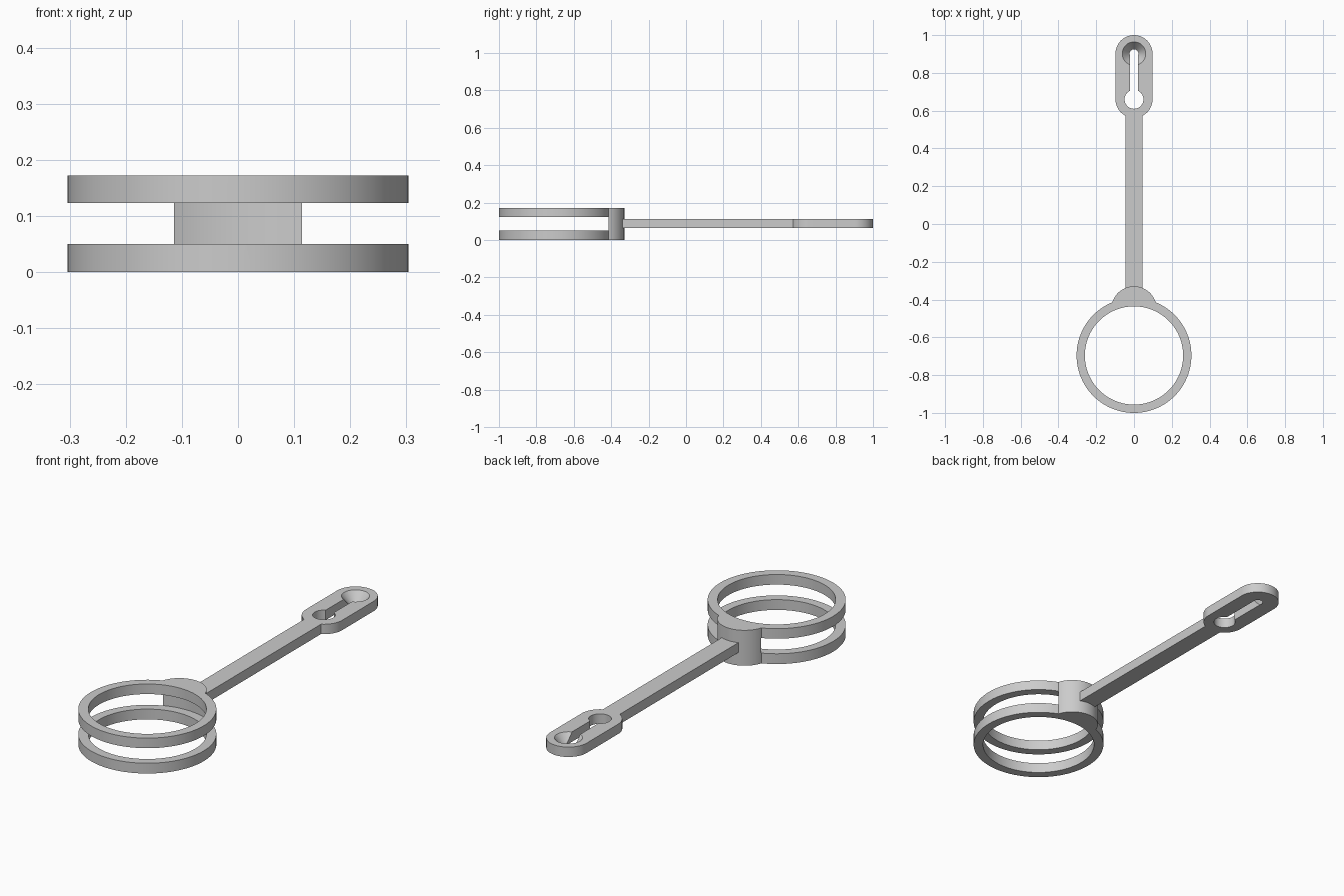
import bpy, bmesh, math

cube = bpy.data.objects.get("Cube")
if cube:
    bpy.data.objects.remove(cube)

grey = bpy.data.materials.new("plain grey")
grey.use_nodes = True
grey.diffuse_color = (0.6, 0.6, 0.6, 1)
grey.node_tree.nodes["Principled BSDF"].inputs["Base Color"].default_value = (0.6, 0.6, 0.6, 1)


def prism(name, outline, z0, z1):
    """Extrude a closed outline from z0 to z1."""
    bm = bmesh.new()
    face = bm.faces.new([bm.verts.new((x, y, z0)) for x, y in outline])
    up = bmesh.ops.extrude_face_region(bm, geom=[face])["geom"]
    bmesh.ops.translate(bm, vec=(0, 0, z1 - z0),
                        verts=[v for v in up if isinstance(v, bmesh.types.BMVert)])
    bmesh.ops.recalc_face_normals(bm, faces=bm.faces)
    return add_object(name, bm)


def cone(name, y, r0, r1, z0, z1, sides=96):
    bm = bmesh.new()
    bmesh.ops.create_cone(bm, cap_ends=True, segments=sides, radius1=r0, radius2=r1, depth=z1 - z0)
    bmesh.ops.translate(bm, vec=(0, y, (z0 + z1) / 2), verts=bm.verts)
    return add_object(name, bm)


def add_object(name, bm):
    mesh = bpy.data.meshes.new(name)
    bm.to_mesh(mesh)
    bm.free()
    mesh.materials.append(grey)
    ob = bpy.data.objects.new(name, mesh)
    bpy.context.collection.objects.link(ob)
    return ob


def combine(ob, other, operation):
    """Apply a boolean and discard the second solid."""
    mod = ob.modifiers.new(operation, "BOOLEAN")
    mod.object, mod.operation, mod.solver = other, operation, "EXACT"
    bpy.context.view_layer.objects.active = ob
    bpy.ops.object.modifier_apply(modifier=mod.name)
    bpy.data.objects.remove(other)


def arc(y, r, start, end, n=32):
    angles = [math.radians(start + (end - start) * i / n) for i in range(n + 1)]
    return [(r * math.cos(a), y + r * math.sin(a)) for a in angles]


def stadium(y0, y1, r):
    return arc(y1, r, 0, 180) + arc(y0, r, 180, 360)


RING_Y, RING_R, BORE_R, HEIGHT = -0.696, 0.304, 0.26, 0.172
HOLE_Y, SEAT_Y, HEAD_R = 0.66, 0.902, 0.098
ARM_Z0, ARM_Z1, ARM_W = 0.063, 0.111, 0.045

# Twin rings joined by a round boss, with an open gap between them
rings = cone("twin_rings", RING_Y, RING_R, RING_R, 0, HEIGHT, 128)
combine(rings, cone("boss", -0.45, 0.12, 0.12, 0, HEIGHT), "UNION")
combine(rings, cone("bore", RING_Y, BORE_R, BORE_R, -0.1, 0.3, 128), "DIFFERENCE")
combine(rings, cone("gap", RING_Y, RING_R + 0.001, RING_R + 0.001, 0.05, 0.123, 128), "DIFFERENCE")

# Straight arm with a rounded head at its end
neck = math.degrees(math.asin(ARM_W / HEAD_R))
outline = arc(SEAT_Y, HEAD_R, 0, 180) + arc(HOLE_Y, HEAD_R, 180, 270 - neck)
outline += [(-ARM_W, -0.36), (ARM_W, -0.36)] + arc(HOLE_Y, HEAD_R, 270 + neck, 360)
arm = prism("arm", outline, ARM_Z0, ARM_Z1)

# Keyhole: entry hole, narrow slot and countersunk seat
combine(arm, prism("slot", stadium(HOLE_Y, SEAT_Y, 0.022), 0, 0.2), "DIFFERENCE")
combine(arm, cone("entry_hole", HOLE_Y, 0.05, 0.05, 0, 0.2, 64), "DIFFERENCE")
slope = (0.062 - 0.023) / (ARM_Z1 - ARM_Z0)
combine(arm, cone("countersink", SEAT_Y, 0.023, 0.062 + slope * 0.01, ARM_Z0, ARM_Z1 + 0.01, 64), "DIFFERENCE")

# Smooth curved walls, crisp edges
for ob in (rings, arm):
    bpy.ops.object.select_all(action="DESELECT")
    ob.select_set(True)
    bpy.context.view_layer.objects.active = ob
    bpy.ops.object.shade_smooth_by_angle(angle=math.radians(30))
